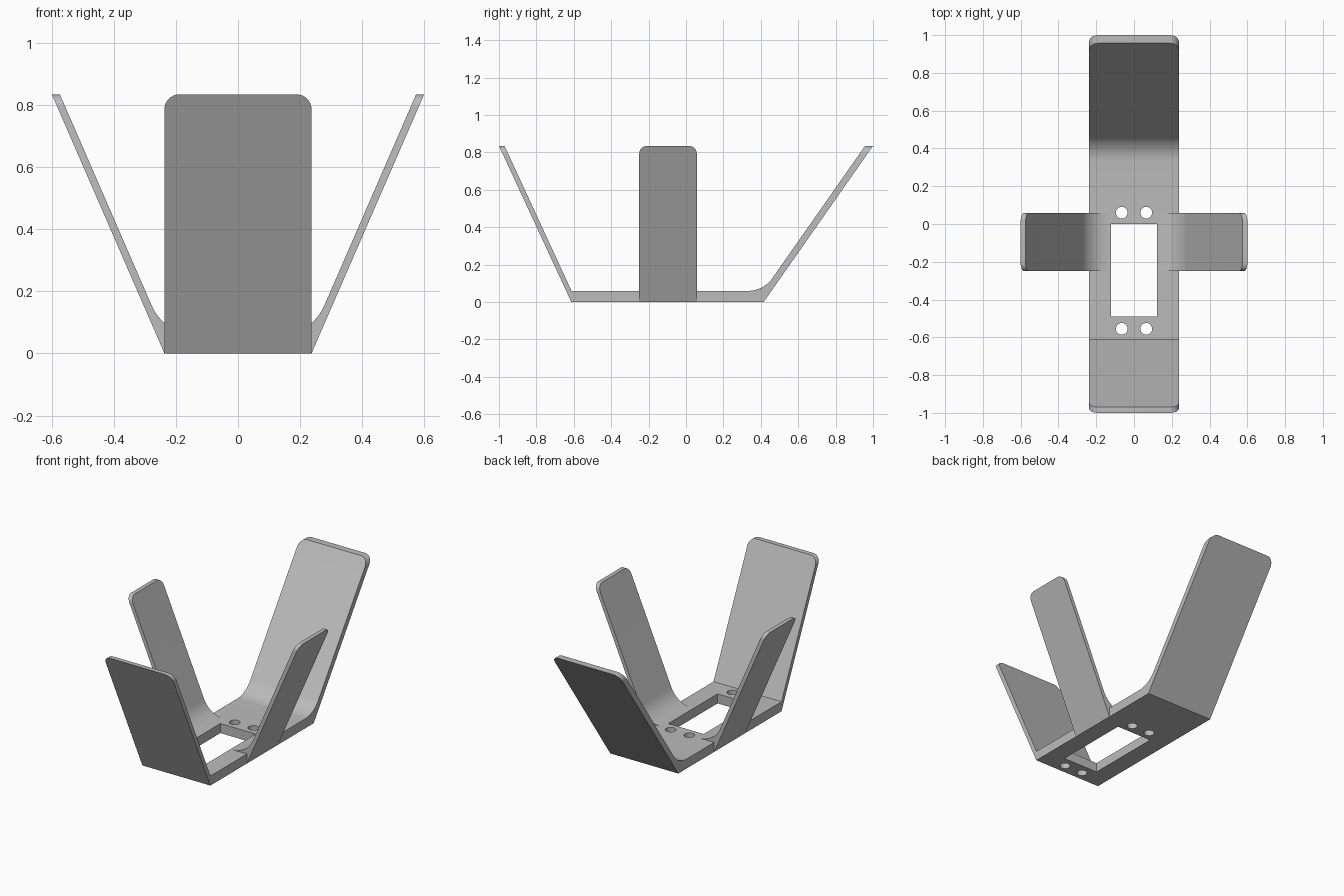
import bpy, bmesh, math
from mathutils import Vector

if "Cube" in bpy.data.objects:
    bpy.data.objects.remove(bpy.data.objects["Cube"])

TOP, FLOOR, RADIUS = 0.835, 0.06, 0.157
HALF_WIDTH = 0.237

grey = bpy.data.materials.new("light grey")
grey.use_nodes = True
colour = (0.5, 0.5, 0.5, 1)
grey.diffuse_color = colour
grey.node_tree.nodes["Principled BSDF"].inputs["Base Color"].default_value = colour


def fillet(foot, head, thickness, steps=12):
    """Arc from the floor into the inner face of a leaning panel."""
    slope = (head - foot) / TOP
    angle = math.atan2(1, slope)
    corner = head - thickness - slope * (TOP - FLOOR)
    start = corner - RADIUS * math.tan(angle / 2)
    return [(start + RADIUS * math.sin(angle * i / steps),
             FLOOR + RADIUS * (1 - math.cos(angle * i / steps)))
            for i in range(steps + 1)]


def extrude_profile(name, profile, low, high, place, corner):
    """Extrude a 2D profile, then round the panel corners at the top."""
    bm = bmesh.new()
    face = bm.faces.new([bm.verts.new(place(u, low, z)) for u, z in profile])
    new = bmesh.ops.extrude_face_region(bm, geom=[face])["geom"]
    shift = Vector(place(0, high, 0)) - Vector(place(0, low, 0))
    bmesh.ops.translate(bm, vec=shift, verts=[v for v in new if isinstance(v, bmesh.types.BMVert)])
    bmesh.ops.recalc_face_normals(bm, faces=bm.faces)
    tips = [e for e in bm.edges
            if all(abs(v.co.z - TOP) < 1e-4 for v in e.verts) and e.calc_length() < 0.06]
    bmesh.ops.bevel(bm, geom=tips, offset=corner, segments=8, profile=0.5, affect='EDGES')
    bmesh.ops.recalc_face_normals(bm, faces=bm.faces)
    mesh = bpy.data.meshes.new(name)
    bm.to_mesh(mesh)
    bm.free()
    mesh.materials.append(grey)
    obj = bpy.data.objects.new(name, mesh)
    bpy.context.collection.objects.link(obj)
    return obj


def activate(obj):
    bpy.ops.object.select_all(action='DESELECT')
    obj.select_set(True)
    bpy.context.view_layer.objects.active = obj


def cut(target, cutter):
    activate(target)
    mod = target.modifiers.new("cut", 'BOOLEAN')
    mod.operation, mod.solver, mod.object = 'DIFFERENCE', 'EXACT', cutter
    bpy.ops.object.modifier_apply(modifier=mod.name)
    bpy.data.objects.remove(cutter)


# Base plate with front and back panels, as one bent strip
strip = [(-0.613, 0), (0.415, 0), (1.0, TOP), (0.957, TOP)]
strip += reversed(fillet(0.415, 1.0, 0.043))
strip += [(-0.612, FLOOR), (-0.97, TOP), (-1.0, TOP)]
body = extrude_profile("base_with_front_and_back_panels", strip, -HALF_WIDTH, HALF_WIDTH,
                       lambda u, w, z: (w, u, z), 0.047)

# Window in the base
bpy.ops.mesh.primitive_cube_add(size=1, location=(0, -0.245, 0.03))
window = bpy.context.object
window.scale = (0.246, 0.49, 0.3)
window.data.materials.append(grey)
cut(body, window)

# Screw holes in front of and behind the window
for x in (-0.065, 0.065):
    for y in (-0.555, 0.06):
        bpy.ops.mesh.primitive_cylinder_add(vertices=32, radius=0.031, depth=0.3,
                                            location=(x, y, 0.03))
        hole = bpy.context.object
        hole.data.materials.append(grey)
        cut(body, hole)

# Side arms, leaning outwards, rooted in the base
arm = [(HALF_WIDTH, 0), (0.6, TOP), (0.574, TOP)]
arm += reversed(fillet(HALF_WIDTH, 0.6, 0.026))
arm += [(0.15, 0.03), (HALF_WIDTH, 0.03)]
parts = [body]
for name, side in (("left_arm", 1), ("right_arm", -1)):
    parts.append(extrude_profile(name, arm, -0.25, 0.058,
                                 lambda u, w, z, s=side: (s * u, w, z), 0.042))

for part in parts:
    activate(part)
    bpy.ops.object.shade_smooth_by_angle(angle=math.radians(30))
